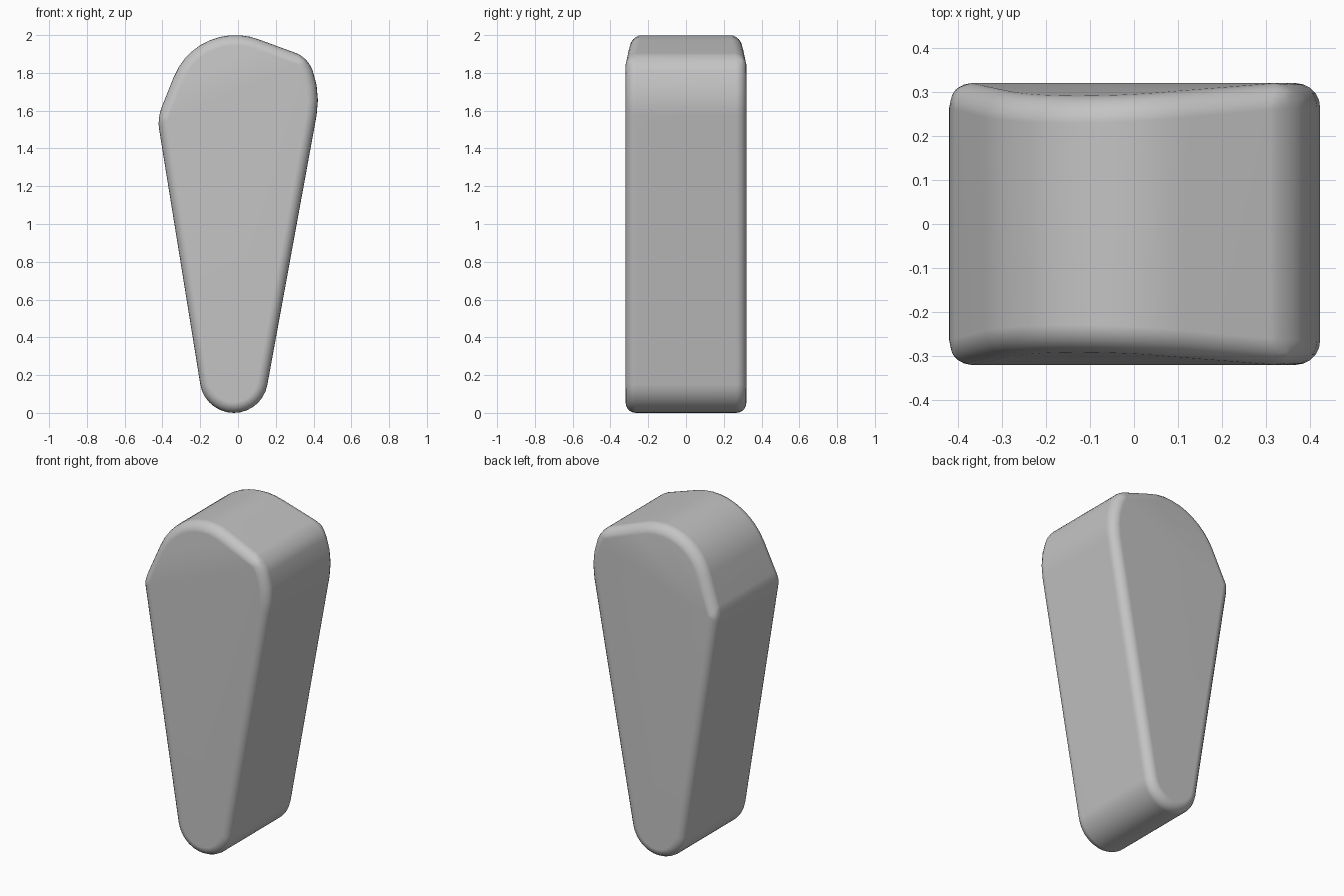
import bpy
import bmesh
from math import radians, cos, sin
from mathutils import Vector

default = bpy.data.objects.get("Cube")
if default:
    bpy.data.objects.remove(default, do_unlink=True)

HALF_DEPTH = 0.32
ROUNDING = 0.055
CAP_SLOPE = 0.13


def arc(cx, cz, r, start, end, steps):
    """Points on a circle in the x-z plane, angles in degrees."""
    angles = [radians(start + (end - start) * i / steps) for i in range(steps + 1)]
    return [Vector((cx + r * cos(a), cz + r * sin(a))) for a in angles]


# Outline: round foot, bulged right shoulder, domed top, left corner
foot = arc(-0.022, 0.18, 0.18, -171, -10, 14)
shoulder = arc(-0.037, 1.655, 0.46, -10, 30, 4)
dome = arc(-0.014, 1.65, 0.35, 68, 158, 10)
left_corner = Vector((-0.427, 1.56))
outline = foot + shoulder + dome + [left_corner]
right_corner = shoulder[-1]
chord = (right_corner - left_corner).normalized()


def cap_y(p):
    """Half depth at an outline point; the caps lean inward above the chord."""
    d = p - left_corner
    height = chord.x * d.y - chord.y * d.x
    return HALF_DEPTH - CAP_SLOPE * max(height, 0)


bm = bmesh.new()
rings = [[bm.verts.new((p.x, s * cap_y(p), p.y)) for p in outline] for s in (-1, 1)]
count = len(outline)
for i in range(count):
    j = (i + 1) % count
    bm.faces.new((rings[0][i], rings[0][j], rings[1][j], rings[1][i]))

# Each cap is a flat lower face and a leaning upper face
r = len(foot) + len(shoulder) - 1
for ring in rings:
    bm.faces.new(ring[:r + 1] + [ring[-1]])
    bm.faces.new(ring[r:])
bmesh.ops.recalc_face_normals(bm, faces=bm.faces[:])

# Round the rims and the two shoulder corners
sharp = [e for e in bm.edges if e.calc_face_angle(0) > radians(25)]
bmesh.ops.bevel(bm, geom=sharp, offset=ROUNDING, offset_type='OFFSET', segments=5,
                profile=0.5, affect='EDGES', clamp_overlap=False)
bmesh.ops.recalc_face_normals(bm, faces=bm.faces[:])

mesh = bpy.data.meshes.new("rounded_wedge")
bm.to_mesh(mesh)
bm.free()
body = bpy.data.objects.new("rounded_wedge", mesh)
bpy.context.collection.objects.link(body)

# Plain grey material
grey = bpy.data.materials.new("plain grey")
grey.use_nodes = True
colour = (0.55, 0.55, 0.55, 1)
grey.diffuse_color = colour
grey.node_tree.nodes["Principled BSDF"].inputs["Base Color"].default_value = colour
mesh.materials.append(grey)

# Smooth shading
bpy.ops.object.select_all(action='DESELECT')
body.select_set(True)
bpy.context.view_layer.objects.active = body
bpy.ops.object.shade_smooth_by_angle(angle=radians(40))
normals = body.modifiers.new("even_shading", 'WEIGHTED_NORMAL')
normals.keep_sharp = True
